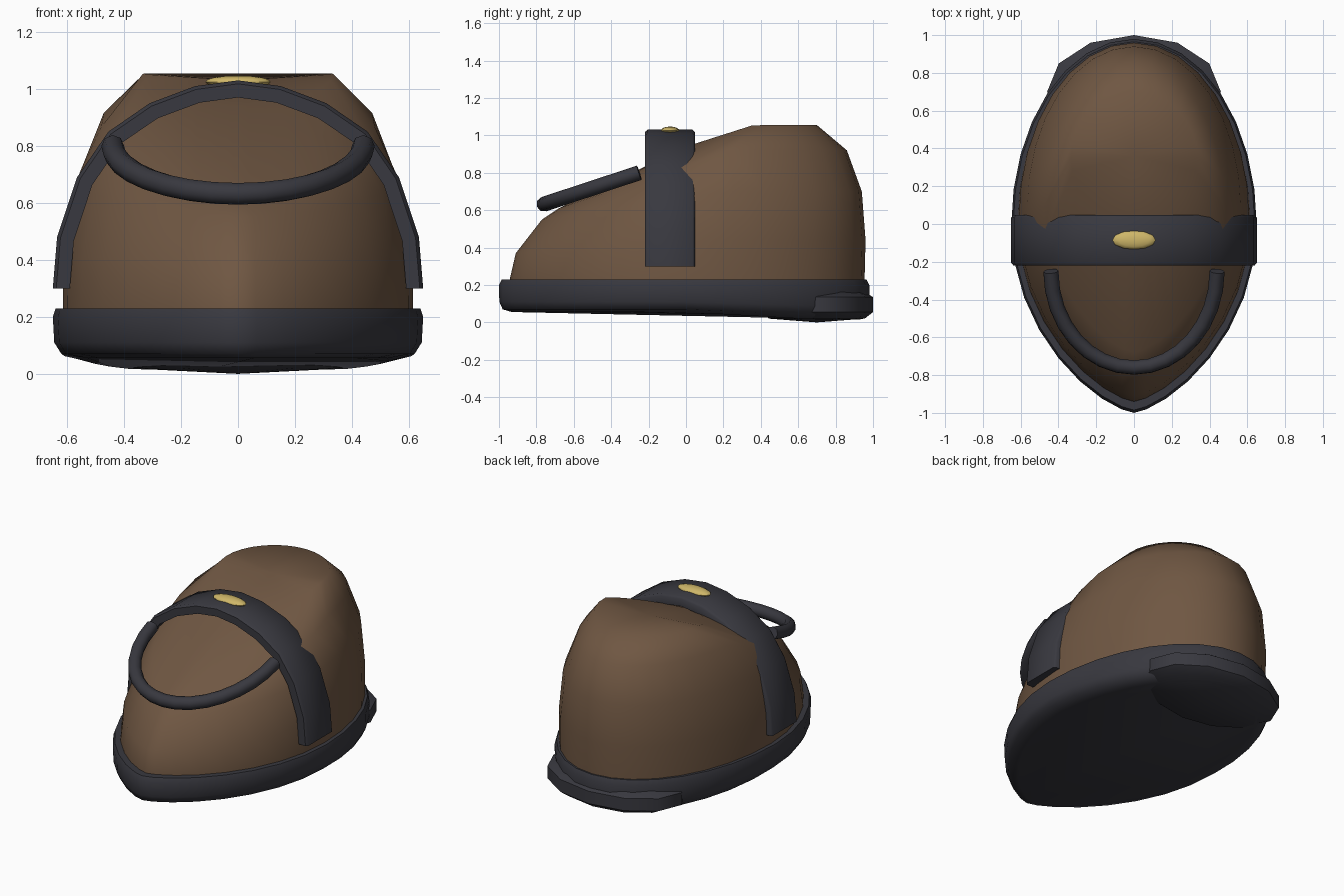
import bpy, bmesh, math
from mathutils import Vector

cube = bpy.data.objects.get("Cube")
if cube:
    bpy.data.objects.remove(cube)


def material(name, rgb):
    m = bpy.data.materials.new(name)
    m.use_nodes = True
    m.diffuse_color = (*rgb, 1)
    m.node_tree.nodes["Principled BSDF"].inputs["Base Color"].default_value = (*rgb, 1)
    return m


brown = material("brown leather", (0.16, 0.095, 0.055))
dark = material("dark rubber", (0.04, 0.04, 0.05))
gold = material("gold metal", (0.62, 0.47, 0.14))


def loft(name, rings, mat, start=None, end=None, angle=50):
    """Skin closed rings; each end is a flat cap, or a fan to a given point."""
    bm = bmesh.new()
    rows = [[bm.verts.new(p) for p in ring] for ring in rings]
    n = len(rows[0])
    for a, b in zip(rows, rows[1:]):
        for i in range(n):
            j = (i + 1) % n
            bm.faces.new((a[i], a[j], b[j], b[i]))
    for row, tip in ((rows[0], start), (rows[-1], end)):
        if tip is None:
            bm.faces.new(row)
        else:
            v = bm.verts.new(tip)
            for i in range(n):
                bm.faces.new((row[i], row[(i + 1) % n], v))
    bmesh.ops.recalc_face_normals(bm, faces=bm.faces)
    mesh = bpy.data.meshes.new(name)
    bm.to_mesh(mesh)
    bm.free()
    mesh.materials.append(mat)
    ob = bpy.data.objects.new(name, mesh)
    bpy.context.collection.objects.link(ob)
    bpy.ops.object.select_all(action="DESELECT")
    ob.select_set(True)
    bpy.context.view_layer.objects.active = ob
    bpy.ops.object.shade_smooth_by_angle(angle=math.radians(angle))
    return ob


def outline(front, back, width, height, sides=32):
    """Shoe-shaped ring, round at the heel and pointed at the toe."""
    pts = []
    for i in range(sides):
        a = math.tau * i / sides
        s, c = math.sin(a), math.cos(a)
        y = (front + back) / 2 + (back - front) / 2 * c
        x = math.copysign(abs(s) ** (1.0 if c > 0 else 1.4), s) * width
        pts.append((x, y, height(y)))
    return pts


def ramp(y0, z0, y1, z1):
    return lambda y: z0 + (z1 - z0) * min(1, max(0, (y - y0) / (y1 - y0)))


# Sole: rounded slab whose underside sinks towards the heel
sole_rings = [
    outline(-0.93, 0.93, 0.54, ramp(0.0, 0.055, 0.7, 0.015)),
    outline(-0.98, 0.965, 0.62, ramp(0.0, 0.07, 0.7, 0.04)),
    outline(-0.998, 0.98, 0.645, ramp(0.0, 0.11, 0.7, 0.09)),
    outline(-1.0, 0.98, 0.65, lambda y: 0.2),
    outline(-0.985, 0.965, 0.64, lambda y: 0.23),
]
loft("sole", sole_rings, dark)

# Heel block: twelve-sided rounded pad
heel_rings = []
for r, z in ((0.85, 0.02), (1, 0.055), (1, 0.135), (0.85, 0.165)):
    heel_rings.append([(0.46 * r * math.cos(math.tau * i / 12),
                        0.7 + 0.3 * r * math.sin(math.tau * i / 12), z) for i in range(12)])
loft("heel", heel_rings, dark, start=(0, 0.7, 0), end=(0, 0.7, 0.17))

# Upper: level at the heel, sloping down to the toe
upper_rings = [
    outline(-0.94, 0.955, 0.615, lambda y: 0.18),
    outline(-0.94, 0.955, 0.615, lambda y: 0.24),
    outline(-0.91, 0.96, 0.61, ramp(-0.91, 0.37, 0.2, 0.44)),
    outline(-0.77, 0.94, 0.565, ramp(-0.77, 0.55, 0.2, 0.70)),
    outline(-0.68, 0.86, 0.48, ramp(-0.68, 0.61, 0.25, 0.92)),
    outline(0.0, 0.7, 0.335, ramp(0.0, 0.94, 0.36, 1.055)),
]
loft("upper", upper_rings, brown, end=(0, 0.36, 1.03), angle=65)

# Instep strap: arched band of even thickness
half = [(0.65, 0.3), (0.635, 0.48), (0.565, 0.69), (0.455, 0.85), (0.31, 0.95), (0.15, 1.01)]
arch = [Vector(p) for p in half] + [Vector((0, 1.03))] + [Vector((-x, z)) for x, z in reversed(half)]
strap_rings = []
for i, p in enumerate(arch):
    t = (arch[min(i + 1, len(arch) - 1)] - arch[max(i - 1, 0)]).normalized()
    inward = Vector((-t.y, t.x)) * 0.06
    if i in (0, len(arch) - 1):
        inward.y = 0
    q = p + inward
    m = p + inward * 0.2
    strap_rings.append([(p.x, -0.205, p.y), (p.x, 0.035, p.y), (m.x, 0.048, m.y),
                        (q.x, 0.048, q.y), (q.x, -0.22, q.y), (m.x, -0.22, m.y)])
loft("instep_strap", strap_rings, dark)

# Toe loop: round cord bent in a tilted half ellipse
path = []
for i in range(17):
    a = math.pi * i / 16
    c = math.sin(a)
    path.append(Vector((0.44 * math.cos(a), -0.25 - 0.51 * c, 0.8 - 0.168 * c)))
plane_normal = Vector((0, -0.168, 0.51)).normalized()
loop_rings = []
for i, p in enumerate(path):
    t = (path[min(i + 1, 16)] - path[max(i - 1, 0)]).normalized()
    side = t.cross(plane_normal)
    loop_rings.append([p + 0.04 * (side * math.cos(math.tau * k / 8)
                                   + plane_normal * math.sin(math.tau * k / 8)) for k in range(8)])
loft("toe_loop", loop_rings, dark)

# Gold stud on the strap
bpy.ops.mesh.primitive_uv_sphere_add(segments=12, ring_count=8, radius=1, location=(0, -0.085, 1.025))
stud = bpy.context.object
stud.name = "gold_stud"
stud.scale = (0.115, 0.05, 0.022)
bpy.ops.object.transform_apply(location=False, rotation=False, scale=True)
stud.data.materials.append(gold)
bpy.ops.object.shade_smooth_by_angle(angle=math.radians(50))
